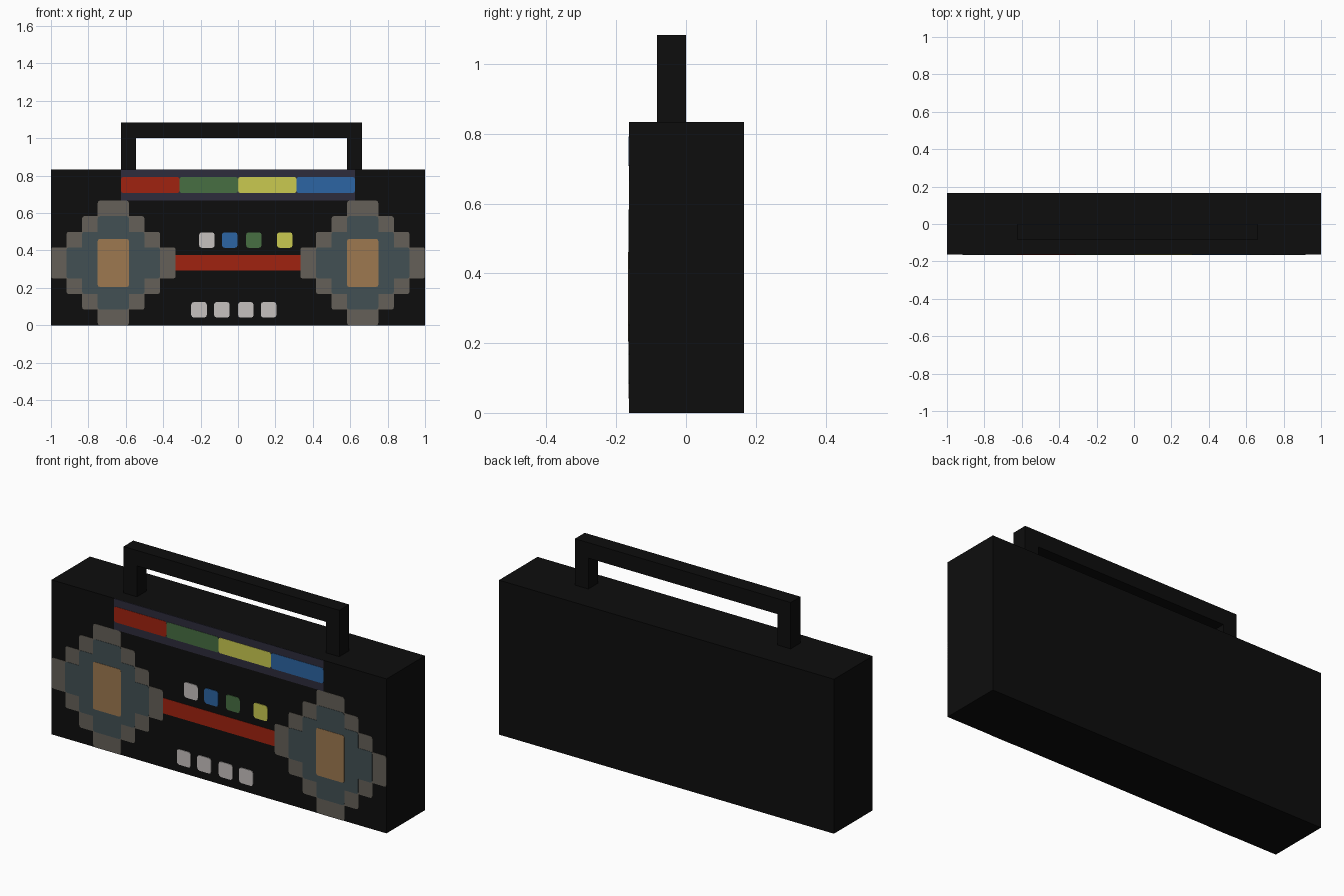
import bpy, bmesh, math
from mathutils import Vector

if "Cube" in bpy.data.objects:
    bpy.data.objects.remove(bpy.data.objects["Cube"])

CELL = 1 / 12          # the design sits on a grid of square cells
FRONT = -0.162         # front face of the case
BACK = 0.1665


def material(name, rgb):
    """Flat colour given as 0-255 screen values, stored as linear."""
    lin = [((c / 255 + 0.055) / 1.055) ** 2.4 if c > 10 else c / 255 / 12.92 for c in rgb]
    m = bpy.data.materials.new(name)
    m.diffuse_color = (*lin, 1)
    m.use_nodes = True
    m.node_tree.nodes["Principled BSDF"].inputs["Base Color"].default_value = m.diffuse_color
    return m


black = material("black", (13, 13, 13))
grey = material("warm_grey", (101, 96, 88))
teal = material("slate_teal", (66, 80, 84))
tan = material("tan", (158, 121, 80))
navy = material("navy", (45, 44, 60))
red = material("red", (160, 34, 16))
green = material("green", (71, 110, 66))
yellow = material("yellow", (202, 202, 80))
blue = material("blue", (44, 101, 163))
white = material("white", (198, 193, 191))


def rounded(points, radius, steps=2):
    """Round the outward corners of a counter-clockwise outline."""
    out = []
    for i, p in enumerate(points):
        p = Vector(p)
        a = (Vector(points[i - 1]) - p).normalized()
        b = (Vector(points[(i + 1) % len(points)]) - p).normalized()
        if radius == 0 or a.x * b.y - a.y * b.x > 0:   # inward corner stays sharp
            out.append(p)
            continue
        for s in range(steps + 1):
            t = math.pi / 2 * s / steps
            out.append(p + radius * (a * (1 - math.sin(t)) + b * (1 - math.cos(t))))
    return out


def prism(name, points, y0, y1, mat, radius=0):
    """Extrude an x-z outline from y0 to y1."""
    bm = bmesh.new()
    face = bm.faces.new([bm.verts.new((p[0], y0, p[1])) for p in rounded(points, radius)])
    ext = bmesh.ops.extrude_face_region(bm, geom=[face], use_keep_orig=True)
    moved = [v for v in ext["geom"] if isinstance(v, bmesh.types.BMVert)]
    bmesh.ops.translate(bm, vec=(0, y1 - y0, 0), verts=moved)
    bmesh.ops.recalc_face_normals(bm, faces=bm.faces[:])
    mesh = bpy.data.meshes.new(name)
    bm.to_mesh(mesh)
    bm.free()
    mesh.materials.append(mat)
    ob = bpy.data.objects.new(name, mesh)
    bpy.context.collection.objects.link(ob)
    return ob


def rect(x0, x1, z0, z1):
    return [(x0, z0), (x1, z0), (x1, z1), (x0, z1)]


def plate(name, points, layer, mat, radius=0):
    """Thin plate on the front; higher layers stand further out."""
    return prism(name, points, FRONT - 0.0015 * layer, FRONT + 0.002, mat, radius)


def stepped_disc(cx, cz, n):
    """Stair-stepped round outline n cells in radius."""
    quarter = []
    for i in range(n):
        quarter.append((n - i, i + 1))
        if i < n - 1:
            quarter.append((n - i - 1, i + 1))
    pts = []
    for _ in range(4):
        pts += quarter
        quarter = [(-z, x) for x, z in quarter]
    return [(cx + x * CELL, cz + z * CELL) for x, z in pts]


# Case and carrying handle
TOP = 10 * CELL
prism("case", rect(-1, 1, 0, TOP), FRONT, BACK, black)
L, R, H = -0.625, 0.663, 13 * CELL
prism("handle", [(L, TOP), (L + 0.08, TOP), (L + 0.08, H - CELL), (R - 0.08, H - CELL),
                 (R - 0.08, TOP), (R, TOP), (R, H), (L, H)], -CELL, 0, black)

# Speakers: rim, cone and centre
for side, label in ((-1, "left"), (1, "right")):
    cx, cz = side * 8 * CELL, 4 * CELL
    plate(label + "_speaker_rim", stepped_disc(cx, cz, 4), 1, grey, 0.012)
    plate(label + "_speaker_cone", stepped_disc(cx, cz, 3), 2, teal, 0.012)
    plate(label + "_speaker_centre", rect(cx - CELL, cx + CELL, cz - 0.128, cz + 0.128),
          3, tan, 0.01)

# Red stripe between the speakers
plate("centre_stripe", rect(-4 * CELL, 4 * CELL, 0.292, 0.375), 1, red)

# Tuner panel with four coloured bands
plate("tuner_panel", rect(-0.625, 0.625, 8 * CELL, TOP), 1, navy)
for i, mat in enumerate((red, green, yellow, blue)):
    x = -0.625 + i * 0.3125
    plate("tuner_band_" + mat.name, rect(x, x + 0.3125, 0.708, 0.792), 2, mat, 0.01)

# Two rows of buttons
upper = ((-0.208, white), (-0.086, blue), (0.043, green), (0.208, yellow))
lower = ((-0.25, white), (-0.128, white), (0.0, white), (0.122, white))
for row, z, buttons in (("upper", 0.414, upper), ("lower", 0.041, lower)):
    for i, (x, mat) in enumerate(buttons):
        plate(f"{row}_button_{i + 1}", rect(x, x + CELL, z, z + CELL), 2, mat, 0.014)
